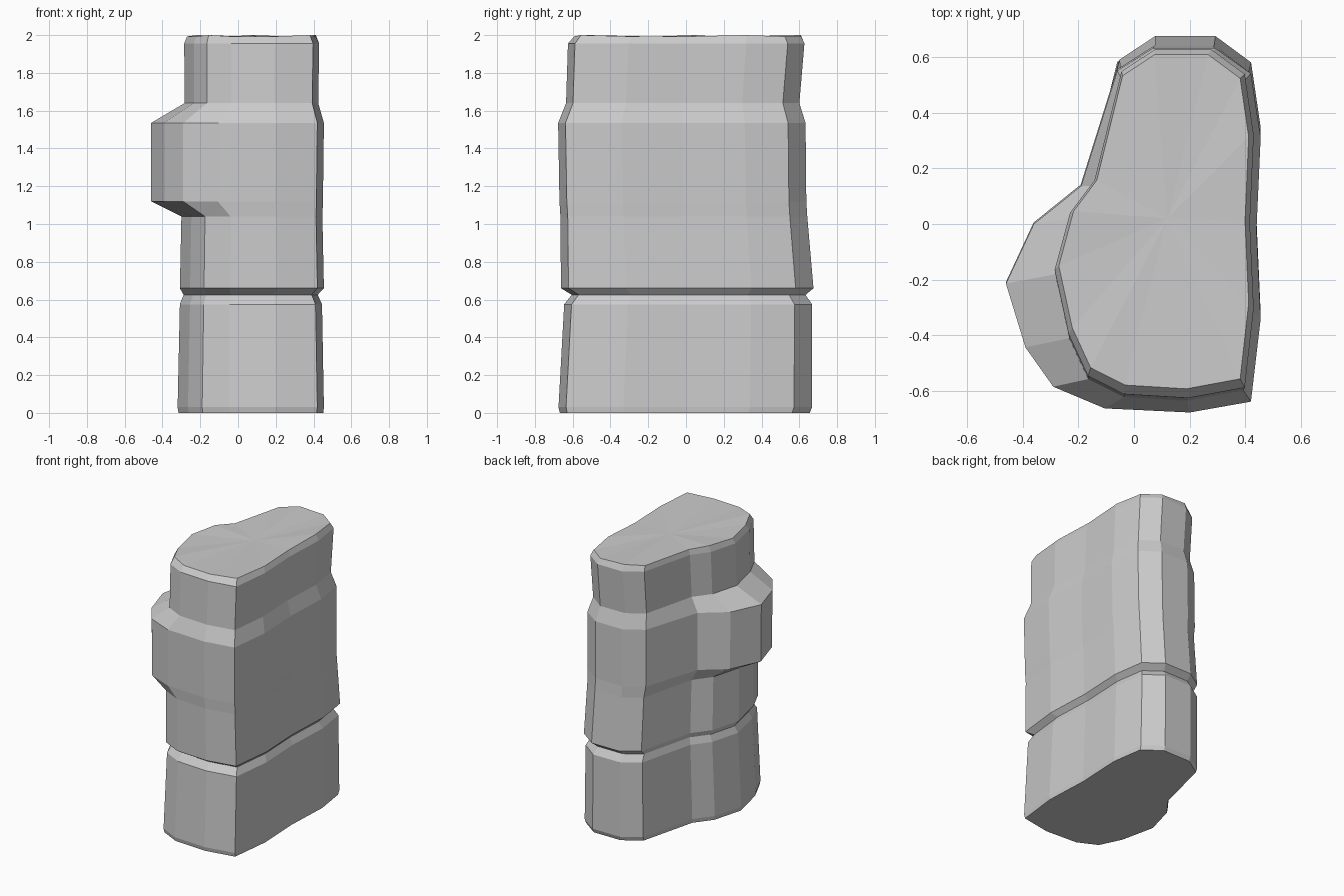
import bpy, bmesh

# Right and back side shared by both outlines, seen from above
RIGHT = [(0.07, 0.67), (0.29, 0.67), (0.42, 0.575), (0.455, 0.34), (0.44, 0.0),
         (0.455, -0.33), (0.42, -0.635), (0.20, -0.675)]
# Left side: plain column, and the band with the bulge
PLAIN = RIGHT + [(-0.05, -0.66), (-0.19, -0.59), (-0.265, -0.43), (-0.32, -0.18),
                 (-0.26, 0.04), (-0.165, 0.165), (-0.06, 0.585)]
BULGE = RIGHT + [(-0.105, -0.66), (-0.29, -0.58), (-0.39, -0.435), (-0.46, -0.20),
                 (-0.36, 0.02), (-0.19, 0.16), (-0.06, 0.585)]

# Rings: outline, z, x min, x max, y min, y max
RINGS = [
    (PLAIN, 0.00, -0.315, 0.452, -0.668, 0.655),
    (PLAIN, 0.03, -0.320, 0.455, -0.675, 0.667),
    (PLAIN, 0.575, -0.308, 0.445, -0.645, 0.667),
    (PLAIN, 0.625, -0.288, 0.422, -0.605, 0.633),
    (PLAIN, 0.66, -0.308, 0.455, -0.662, 0.675),
    (PLAIN, 1.04, -0.300, 0.447, -0.665, 0.642),
    (BULGE, 1.12, -0.460, 0.450, -0.670, 0.637),
    (BULGE, 1.535, -0.460, 0.455, -0.677, 0.633),
    (PLAIN, 1.64, -0.283, 0.425, -0.635, 0.600),
    (PLAIN, 1.955, -0.285, 0.430, -0.625, 0.627),
    (PLAIN, 1.997, -0.270, 0.412, -0.592, 0.608),
]


def fit(values, low, high):
    a, b = min(values), max(values)
    return [low + (v - a) * (high - low) / (b - a) for v in values]


bm = bmesh.new()
loops = []
for outline, z, x0, x1, y0, y1 in RINGS:
    xs = fit([p[0] for p in outline], x0, x1)
    ys = fit([p[1] for p in outline], y0, y1)
    loops.append([bm.verts.new((x, y, z)) for x, y in zip(xs, ys)])

# Side walls
n = len(PLAIN)
for low, high in zip(loops, loops[1:]):
    for i in range(n):
        j = (i + 1) % n
        bm.faces.new((low[i], low[j], high[j], high[i]))

# Flat underside and slightly uneven top
bm.faces.new(loops[0])
for i, v in enumerate(loops[-1]):
    v.co.z += 0.003 if i % 3 == 0 else -0.004
centre = bm.verts.new((0.12, 0.02, 1.988))
for i in range(n):
    bm.faces.new((loops[-1][i], loops[-1][(i + 1) % n], centre))

bmesh.ops.recalc_face_normals(bm, faces=bm.faces)
mesh = bpy.data.meshes.new("stone_column")
bm.to_mesh(mesh)
bm.free()
bpy.context.collection.objects.link(bpy.data.objects.new("stone_column", mesh))
